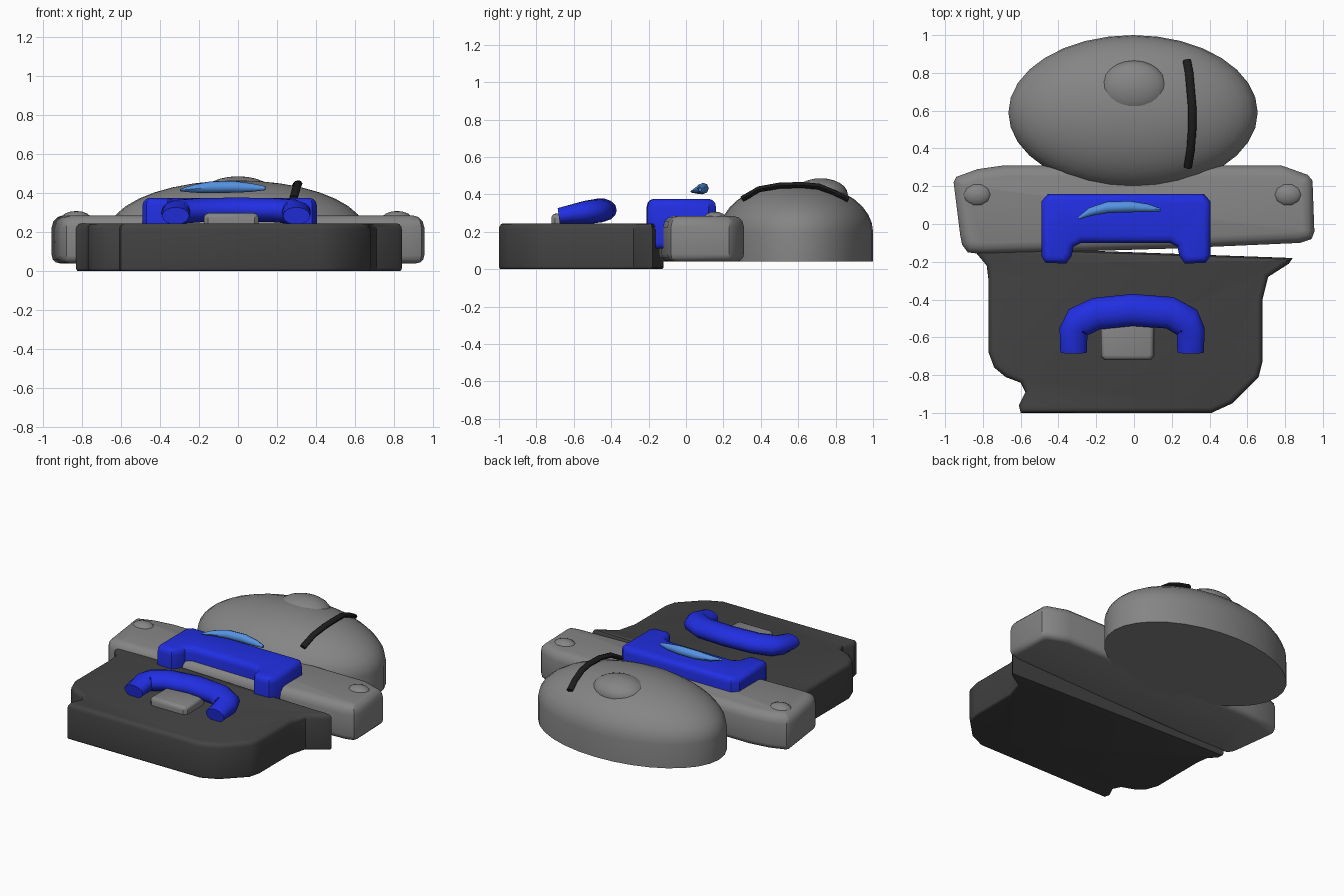
import bpy, bmesh, math
from mathutils import Vector

if "Cube" in bpy.data.objects:
    bpy.data.objects.remove(bpy.data.objects["Cube"])


def material(name, rgb):
    m = bpy.data.materials.new(name)
    m.diffuse_color = (*rgb, 1)
    m.use_nodes = True
    m.node_tree.nodes["Principled BSDF"].inputs["Base Color"].default_value = m.diffuse_color
    return m


GREY = material("mid grey", (0.235, 0.235, 0.235))
DARK = material("dark grey", (0.056, 0.056, 0.056))
BLACK = material("near black", (0.012, 0.012, 0.012))
BLUE = material("deep blue", (0.015, 0.028, 0.76))
SKY = material("light blue", (0.09, 0.29, 0.76))


def finish(name, bm, mat, angle=35):
    bmesh.ops.recalc_face_normals(bm, faces=bm.faces)
    me = bpy.data.meshes.new(name)
    bm.to_mesh(me)
    bm.free()
    ob = bpy.data.objects.new(name, me)
    bpy.context.collection.objects.link(ob)
    me.materials.append(mat)
    bpy.ops.object.select_all(action='DESELECT')
    bpy.context.view_layer.objects.active = ob
    ob.select_set(True)
    bpy.ops.object.shade_smooth_by_angle(angle=math.radians(angle))
    return ob


def loft(bm, rings):
    """Skin a list of closed rings and cap both ends."""
    vs = [[bm.verts.new(p) for p in r] for r in rings]
    n = len(vs[0])
    for a, b in zip(vs, vs[1:]):
        for i in range(n):
            j = (i + 1) % n
            bm.faces.new((a[i], a[j], b[j], b[i]))
    bm.faces.new(vs[0][::-1])
    bm.faces.new(vs[-1])


def slab(name, outline, z0, z1, r_top, r_bot, mat):
    """Anticlockwise outline raised to a block with rounded rims."""
    pts = [Vector(p) for p in outline]
    n = len(pts)
    inward = []
    for i in range(n):
        a = (pts[i] - pts[i - 1]).normalized()
        b = (pts[(i + 1) % n] - pts[i]).normalized()
        inward.append(Vector((-a.y - b.y, a.x + b.x)).normalized())
    levels = []
    for k in range(4):
        t = k / 3 * math.pi / 2
        levels.append((r_bot * (1 - math.sin(t)), z0 + r_bot * (1 - math.cos(t))))
    for k in range(4):
        t = k / 3 * math.pi / 2
        levels.append((r_top * (1 - math.cos(t)), z1 - r_top * (1 - math.sin(t))))
    bm = bmesh.new()
    loft(bm, [[(*(p + d * o), z) for p, d in zip(pts, inward)] for o, z in levels])
    return finish(name, bm, mat)


def tube(name, path, sizes, mat, sides=12):
    """Oval tube along a path; sizes give (sideways, upward) radii."""
    path = [Vector(p) for p in path]
    rings = []
    for i, p in enumerate(path):
        d = (path[min(i + 1, len(path) - 1)] - path[max(i - 1, 0)]).normalized()
        s = d.cross(Vector((0, 0, 1))).normalized()
        u = s.cross(d)
        w, h = sizes[i]
        rings.append([p + s * w * math.cos(2 * math.pi * k / sides)
                      + u * h * math.sin(2 * math.pi * k / sides) for k in range(sides)])
    bm = bmesh.new()
    loft(bm, rings)
    return finish(name, bm, mat, 45)


def dome(name, cx, cy, rx, ry, z0, zw, top, mat, sides=32, steps=9):
    """Half ellipsoid on a straight wall."""
    def ring(f, z):
        return [(cx + rx * f * math.cos(2 * math.pi * k / sides),
                 cy + ry * f * math.sin(2 * math.pi * k / sides), z) for k in range(sides)]
    rings = [ring(1, z0)]
    for i in range(steps):
        t = i / steps * math.pi / 2
        rings.append(ring(math.cos(t), zw + (top - zw) * math.sin(t)))
    rings.append(ring(0.03, top))
    bm = bmesh.new()
    loft(bm, rings)
    return finish(name, bm, mat, 40)


# Dark front base
slab("front_base", [
    (-0.60, -1.0), (0.41, -1.0), (0.52, -0.95), (0.66, -0.81), (0.68, -0.73),
    (0.68, -0.40), (0.71, -0.28), (0.82, -0.21), (0.84, -0.18), (-0.83, -0.12),
    (-0.83, -0.16), (-0.78, -0.22), (-0.77, -0.30), (-0.77, -0.68), (-0.74, -0.76),
    (-0.68, -0.81), (-0.60, -0.84), (-0.575, -0.89), (-0.61, -0.96)],
    0.0, 0.245, 0.03, 0.015, DARK)

# Grey cross bar with a knob at each end
slab("cross_bar", [
    (-0.88, -0.15), (-0.80, -0.16), (0.20, -0.13), (0.88, -0.10), (0.94, -0.08),
    (0.955, -0.04), (0.945, 0.23), (0.92, 0.26), (0.78, 0.31), (-0.69, 0.31),
    (-0.83, 0.29), (-0.94, 0.25), (-0.955, 0.22), (-0.92, -0.06), (-0.91, -0.11)],
    0.04, 0.285, 0.06, 0.04, GREY)
for side, x in (("left", -0.83), ("right", 0.815)):
    dome(side + "_knob", x, 0.155, 0.08, 0.065, 0.2, 0.265, 0.308, GREY, 10, 4)

# Rear dome with a low bump and a dark strip over it
dome("rear_dome", -0.005, 0.59, 0.66, 0.41, 0.04, 0.2, 0.465, GREY)
dome("dome_bump", 0.0, 0.72, 0.18, 0.145, 0.38, 0.40, 0.486, GREY, 24, 6)
tube("dome_strip",
     [(0.285, 0.30, 0.375), (0.30, 0.39, 0.427), (0.308, 0.50, 0.447),
      (0.308, 0.62, 0.45), (0.30, 0.71, 0.442), (0.292, 0.80, 0.405), (0.28, 0.865, 0.37)],
     [(0.022, 0.016)] * 7, BLACK, 8)

# Blue bracket with two forward legs
slab("bracket", [
    (-0.49, -0.17), (-0.47, -0.205), (-0.36, -0.21), (-0.33, -0.17), (-0.32, -0.12),
    (-0.28, -0.10), (0.19, -0.10), (0.23, -0.12), (0.24, -0.17), (0.27, -0.21),
    (0.38, -0.205), (0.405, -0.17), (0.405, 0.12), (0.37, 0.16), (-0.455, 0.16),
    (-0.49, 0.12)], 0.11, 0.375, 0.04, 0.03, BLUE)

# Light blue crescent floating over the bracket
tube("crescent",
     [(-0.295, 0.03, 0.415), (-0.23, 0.065, 0.422), (-0.14, 0.088, 0.43),
      (-0.02, 0.092, 0.432), (0.07, 0.085, 0.428), (0.14, 0.075, 0.425)],
     [(0.006, 0.006), (0.022, 0.02), (0.03, 0.03), (0.03, 0.03), (0.022, 0.022), (0.008, 0.01)],
     SKY, 8)

# Blue arched handle
tube("handle",
     [(-0.32, -0.68, 0.283), (-0.32, -0.56, 0.30), (-0.295, -0.52, 0.305), (-0.20, -0.475, 0.312),
      (-0.01, -0.455, 0.316), (0.19, -0.47, 0.312), (0.28, -0.52, 0.305), (0.30, -0.56, 0.30),
      (0.30, -0.68, 0.283)],
     [(0.07, 0.045), (0.075, 0.06), (0.085, 0.063), (0.085, 0.063), (0.085, 0.063),
      (0.085, 0.063), (0.085, 0.063), (0.075, 0.06), (0.07, 0.045)], BLUE, 14)

# Small grey block under the handle
slab("latch_block", [
    (-0.155, -0.72), (0.085, -0.72), (0.105, -0.70), (0.105, -0.52), (0.085, -0.50),
    (-0.155, -0.50), (-0.175, -0.52), (-0.175, -0.70)], 0.2, 0.297, 0.025, 0.005, GREY)
